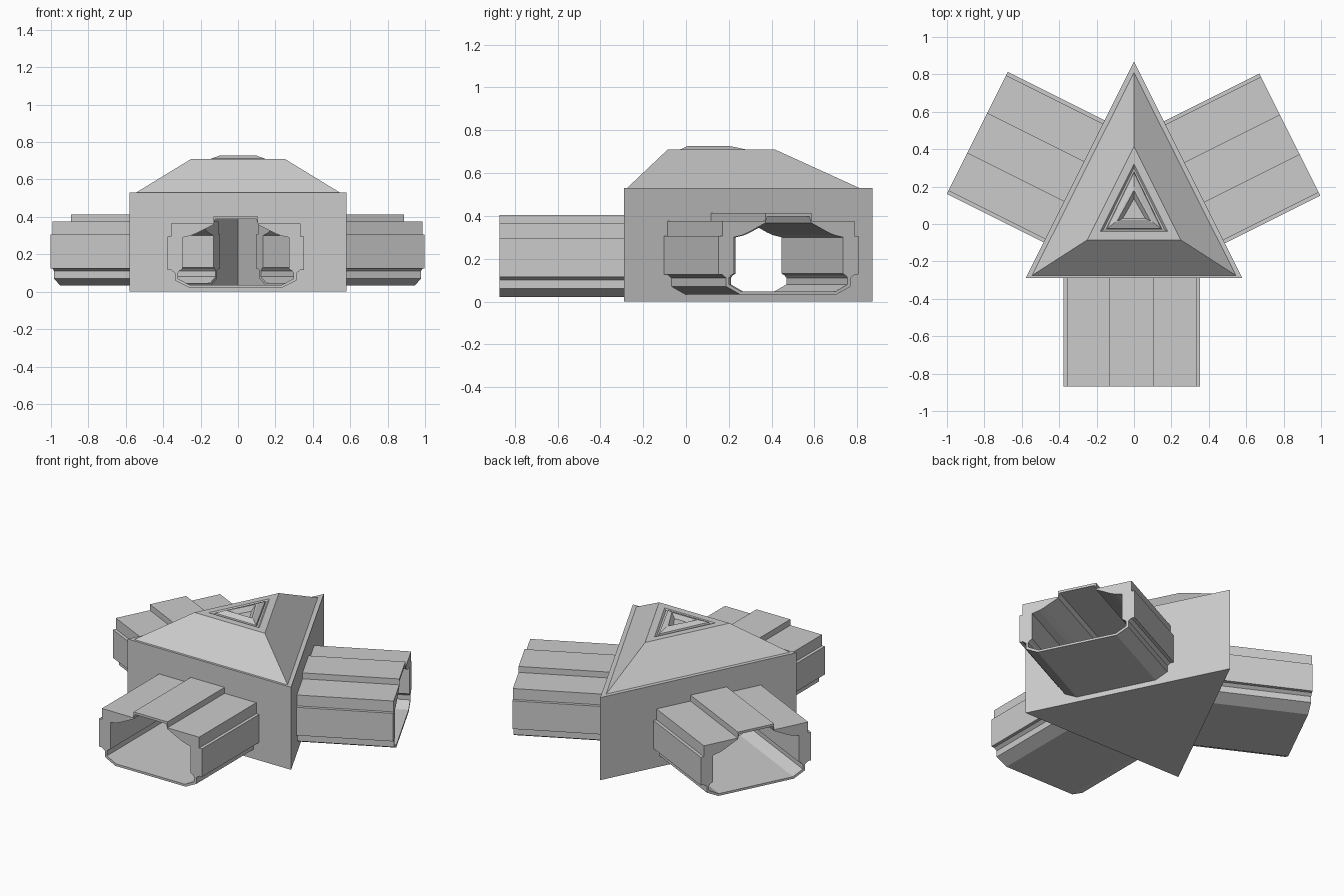
import bpy, bmesh
from mathutils import Vector

if "Cube" in bpy.data.objects:
    bpy.data.objects.remove(bpy.data.objects["Cube"])

# Half cross-sections of the tubes (lateral, height), bottom to top
OUTER = [(.25, .022), (.325, .06), (.325, .10), (.345, .115), (.365, .115),
         (.365, .295), (.345, .295), (.345, .365), (.12, .365), (.12, .403)]
INNER = [(.245, .036), (.31, .07), (.31, .10), (.30, .112), (.285, .12),
         (.285, .29), (.24, .30), (.21, .312), (.12, .357), (.11, .388)]


def mirrored(half):
    return half + [(-x, z) for x, z in reversed(half)]


def make_object(name, bm):
    bmesh.ops.remove_doubles(bm, verts=bm.verts, dist=1e-5)
    bmesh.ops.recalc_face_normals(bm, faces=bm.faces)
    mesh = bpy.data.meshes.new(name)
    bm.to_mesh(mesh)
    bm.free()
    ob = bpy.data.objects.new(name, mesh)
    bpy.context.collection.objects.link(ob)
    return ob


def ring(bm, half, centre, u, dz):
    return [bm.verts.new(centre + u * x + Vector((0, 0, z + dz)))
            for x, z in mirrored(half)]


def bridge(bm, a, b):
    n = len(a)
    for i in range(n):
        j = (i + 1) % n
        bm.faces.new((a[i], a[j], b[j], b[i]))


def loop_edges(bm, vs):
    return [bm.edges.new((vs[i], vs[(i + 1) % len(vs)])) for i in range(len(vs))]


def triangle(bm, w, y0, y1, z):
    return [bm.verts.new(p) for p in ((-w, y0, z), (w, y0, z), (0, y1, z))]


# Each wall: name, wall start, wall end, centre of tube mouth, tube height shift
A, B, C = Vector((-.58, -.29, 0)), Vector((.58, -.29, 0)), Vector((0, .87, 0))
WALLS = [("front", A, B, Vector((-.012, -.87, 0)), 0),
         ("right", B, C, Vector((.833, .478, 0)), .01),
         ("left", C, A, Vector((-.838, .487, 0)), .01)]
H = .53
UP = Vector((0, 0, H))

body = bmesh.new()
for name, p, q, mouth, dz in WALLS:
    u = (q - p).normalized()
    d = u.cross(Vector((0, 0, 1)))
    # Hollow tube that reaches slightly inside the hub
    depth = (mouth - p).dot(d)
    inner_end = mouth - d * (depth + .07)
    bm = bmesh.new()
    rings = [ring(bm, h, c, u, dz) for h, c in
             ((OUTER, mouth), (OUTER, inner_end), (INNER, inner_end), (INNER, mouth))]
    for i in range(4):
        bridge(bm, rings[i], rings[(i + 1) % 4])
    make_object(name + "_tube", bm)
    # Hub wall with a matching opening
    outline = [body.verts.new(v) for v in (p, q, q + UP, p + UP)]
    hole = ring(body, OUTER, mouth - d * depth, u, dz)
    bmesh.ops.triangle_fill(body, use_beauty=True, normal=d,
                            edges=loop_edges(body, outline) + loop_edges(body, hole))

# Hub floor
body.faces.new(triangle(body, .58, -.29, .87, 0))
make_object("hub_walls", body)

# Hipped roof with grooved, raised triangular cap
ROOF = [(.58, -.29, .87, H), (.545, -.275, .81, H), (.25, -.085, .415, .71),
        (.18, -.04, .32, .71), (.165, -.033, .30, .70), (.15, -.028, .28, .70),
        (.145, -.025, .275, .711), (.10, .01, .20, .727), (.09, .015, .18, .727),
        (.06, .03, .135, .70)]
bm = bmesh.new()
levels = [triangle(bm, *r) for r in ROOF]
for a, b in zip(levels, levels[1:]):
    bridge(bm, a, b)
bm.faces.new(levels[-1])
make_object("hub_roof", bm)
